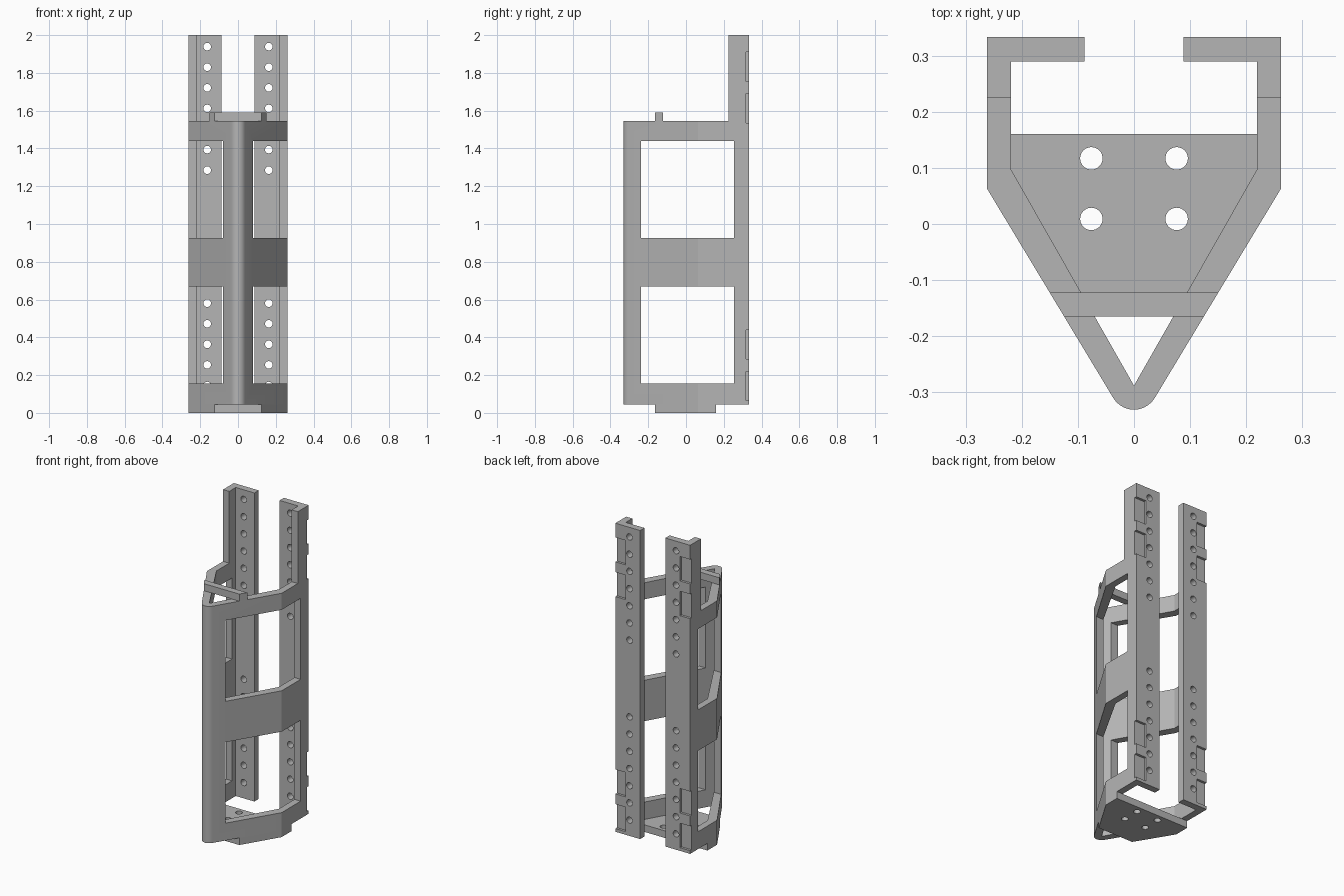
import bpy, bmesh
from math import cos, sin, pi, radians
from mathutils import Matrix

if "Cube" in bpy.data.objects:
    bpy.data.objects.remove(bpy.data.objects["Cube"], do_unlink=True)

grey = bpy.data.materials.new("plain_grey")
grey.use_nodes = True
colour = (0.46, 0.46, 0.46, 1)
grey.diffuse_color = colour
grey.node_tree.nodes["Principled BSDF"].inputs["Base Color"].default_value = colour


def to_object(name, bm):
    bmesh.ops.recalc_face_normals(bm, faces=bm.faces)
    mesh = bpy.data.meshes.new(name)
    bm.to_mesh(mesh)
    bm.free()
    mesh.materials.append(grey)
    obj = bpy.data.objects.new(name, mesh)
    bpy.context.collection.objects.link(obj)
    return obj


def prism(name, outline, z0, z1):
    bm = bmesh.new()
    face = bm.faces.new([bm.verts.new((x, y, z0)) for x, y in outline])
    top = bmesh.ops.extrude_face_region(bm, geom=[face])["geom"]
    verts = [v for v in top if isinstance(v, bmesh.types.BMVert)]
    bmesh.ops.translate(bm, verts=verts, vec=(0, 0, z1 - z0))
    return to_object(name, bm)


def add_box(bm, x, y, z):
    size = Matrix.Diagonal((x[1] - x[0], y[1] - y[0], z[1] - z[0], 1))
    centre = Matrix.Translation((sum(x) / 2, sum(y) / 2, sum(z) / 2))
    bmesh.ops.create_cube(bm, size=1, matrix=centre @ size)


def add_drill(bm, place, radius, depth, turn=0):
    matrix = Matrix.Translation(place) @ Matrix.Rotation(turn, 4, "X")
    bmesh.ops.create_cone(bm, cap_ends=True, segments=32, radius1=radius,
                          radius2=radius, depth=depth, matrix=matrix)


def cut(obj, bm):
    cutter = to_object("cutter", bm)
    cutter.hide_render = True
    mod = obj.modifiers.new("cut", "BOOLEAN")
    mod.operation, mod.solver, mod.object = "DIFFERENCE", "EXACT", cutter
    bpy.context.view_layer.objects.active = obj
    bpy.ops.object.modifier_apply(modifier=mod.name)
    bpy.data.objects.remove(cutter, do_unlink=True)


def mirrored(right):
    return right + [(-x, y) for x, y in reversed(right)]


WALL = 0.043           # wall thickness
BASE, RIM, TOP = 0.045, 1.545, 2.0
SIDE, BACK, LIP = 0.262, 0.333, 0.088
BEND, APEX = 0.063, -0.288
LEAN = radians(30.8)   # slant of the front walls


def wall_x(y):
    """Outer half width on the slanted front wall."""
    tip_x, tip_y = WALL * cos(LEAN), APEX - WALL * sin(LEAN)
    return tip_x + (y - tip_y) * (SIDE - tip_x) / (BEND - tip_y)


# Frame: open-backed V-shaped wall with a rounded nose
steps = 10
nose = [(WALL * cos(a), APEX + WALL * sin(a))
        for a in (-LEAN - (pi - 2 * LEAN) * i / steps for i in range(steps + 1))]
inner = SIDE - WALL
outside = [(LIP, BACK), (SIDE, BACK), (SIDE, BEND)]
inside = [(LIP, BACK - WALL), (inner, BACK - WALL), (inner, 0.097)]
outline = (outside + nose + [(-x, y) for x, y in reversed(outside)]
           + [(-x, y) for x, y in inside] + [(0, APEX)] + inside[::-1])
frame = prism("frame", outline, BASE, TOP)

# Cuts: lowered front, side windows, rail holes and edge notches
bm = bmesh.new()
add_box(bm, (-0.5, 0.5), (-0.5, 0.225), (RIM, 2.2))
for span in ((0.155, 0.668), (0.927, 1.44)):
    add_box(bm, (-0.5, 0.5), (-0.238, 0.253), span)
for side in (-1, 1):
    for start in (0.145, 1.285):
        for i in range(7):
            add_drill(bm, (side * 0.163, 0.31, start + i * 0.109), 0.02, 0.1, pi / 2)
    for low in (0.065, 0.285, 1.535, 1.755):
        edges = sorted((side * 0.19, side * 0.3))
        add_box(bm, edges, (0.318, 0.4), (low, low + 0.155))
cut(frame, bm)

# Base plate with four mounting holes
plate = prism("base_plate", mirrored([(SIDE, 0.16), (SIDE, BEND),
                                      (wall_x(-0.165), -0.165)]), 0, BASE)
bm = bmesh.new()
for x in (-0.076, 0.076):
    for y in (0.009, 0.117):
        add_drill(bm, (x, y, 0.02), 0.02, 0.2)
cut(plate, bm)

# Cross bar on the front rim
bar = prism("cross_bar", mirrored([(wall_x(-0.122), -0.122),
                                   (wall_x(-0.165), -0.165)]), RIM, 1.59)

# Smooth the round nose and holes, keep edges sharp
bpy.ops.object.select_all(action="DESELECT")
for obj in (frame, plate, bar):
    obj.select_set(True)
bpy.context.view_layer.objects.active = frame
bpy.ops.object.shade_smooth_by_angle(angle=radians(25))
